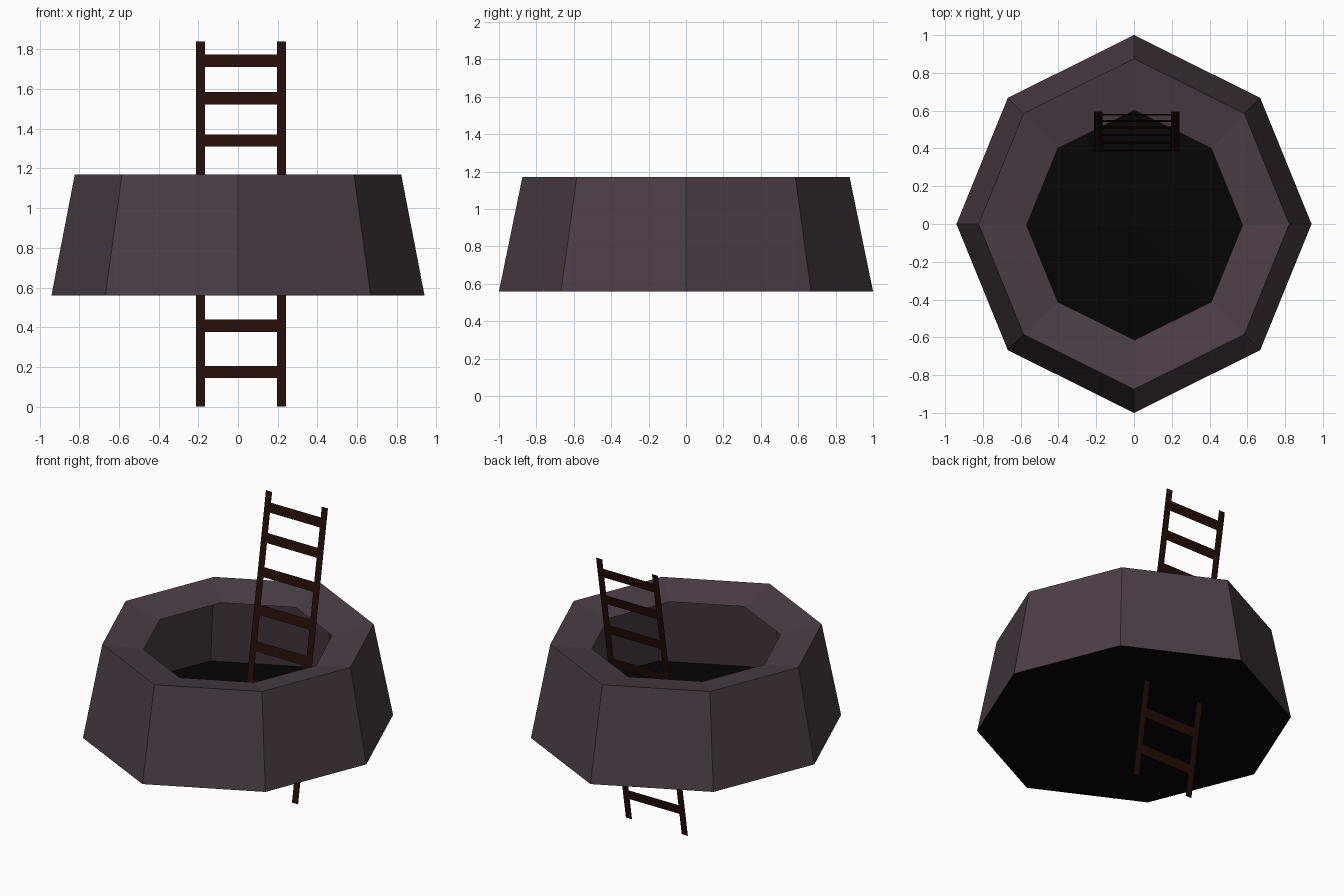
import bpy

if "Cube" in bpy.data.objects:
    bpy.data.objects.remove(bpy.data.objects["Cube"])

def material(name, rgb):
    m = bpy.data.materials.new(name)
    m.diffuse_color = (*rgb, 1)
    m.use_nodes = True
    m.node_tree.nodes["Principled BSDF"].inputs["Base Color"].default_value = m.diffuse_color
    return m

def mesh_object(name, verts, faces, mat):
    me = bpy.data.meshes.new(name)
    me.from_pydata(verts, [], faces)
    me.materials.append(mat)
    ob = bpy.data.objects.new(name, me)
    bpy.context.collection.objects.link(ob)
    return ob

stone = material("stone", (0.072, 0.047, 0.063))
black = material("dark_water", (0.0015, 0.0015, 0.0015))
wood = material("dark_wood", (0.019, 0.004, 0.002))

# Slightly squashed octagon shared by every ring of the well
OCTAGON = [(0.94, 0), (0.668, 0.668), (0, 1), (-0.668, 0.668),
           (-0.94, 0), (-0.668, -0.668), (0, -1), (0.668, -0.668)]
N = len(OCTAGON)

def ring(scale, z, dx=0, dy=0):
    return [(x * scale + dx, y * scale + dy, z) for x, y in OCTAGON]

# Single-skin wall with a rim sloping down into the opening
BASE_Z = 0.56
wall = ring(1, BASE_Z) + ring(0.875, 1.17) + ring(0.608, 1.118, 0.003, -0.006)
quads = [(r * N + i, r * N + (i + 1) % N, (r + 1) * N + (i + 1) % N, (r + 1) * N + i)
         for r in range(2) for i in range(N)]
mesh_object("well_wall", wall, quads, stone)

# Black floor, rising gently to its centre
mesh_object("well_floor", ring(1, BASE_Z) + [(0, 0, BASE_Z + 0.095)],
            [(i, (i + 1) % N, N) for i in range(N)], black)

# Flat, leaning ladder that passes through the floor
TOP = 1.84
def lean(z):
    return 0.283 + (0.595 - 0.283) * z / TOP

def slat(name, x0, x1, z0, z1):
    verts = [(x0, lean(z0), z0), (x1, lean(z0), z0), (x1, lean(z1), z1), (x0, lean(z1), z1)]
    mesh_object(name, verts, [(0, 1, 2, 3)], wood)

slat("ladder_rail_left", -0.212, -0.167, 0, TOP)
slat("ladder_rail_right", 0.197, 0.242, 0, TOP)
for i, z in enumerate((0.174, 0.408, 0.645, 0.88, 1.106, 1.341, 1.553, 1.742)):
    slat(f"ladder_rung_{i + 1}", -0.167, 0.197, z - 0.031, z + 0.031)
